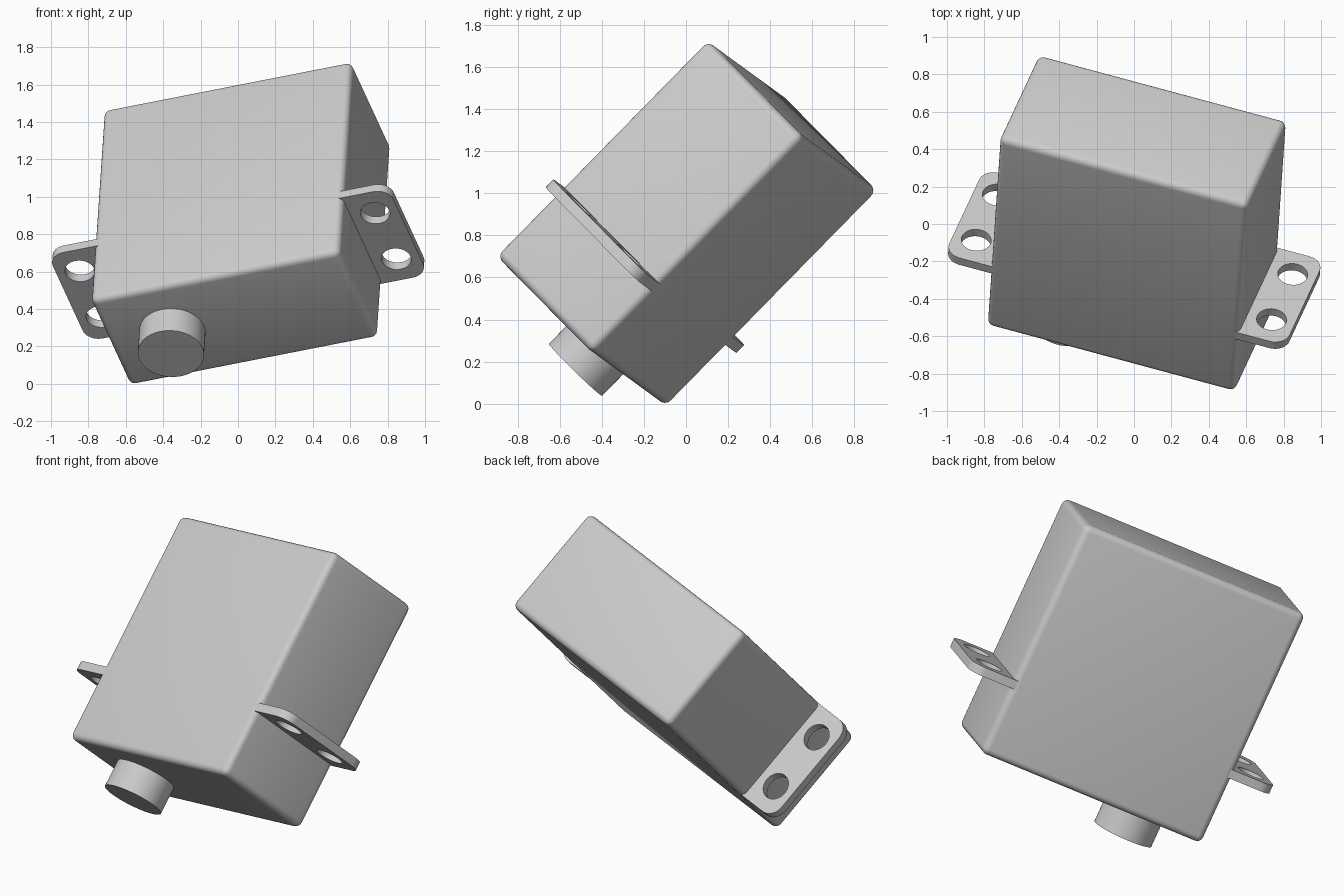
import bpy, bmesh
from math import cos, sin, pi, radians
from mathutils import Vector, Matrix

cube = bpy.data.objects.get("Cube")
if cube:
    bpy.data.objects.remove(cube, do_unlink=True)

# Housing half sizes: width, thickness, length
W, T, L = 0.70, 0.343, 0.72

# Tilted frame: x = width, y = thickness, z = length
wide = Vector((0.949, -0.255, 0.186)).normalized()
long = Vector((0.048, 0.699, 0.713))
long = (long - wide * long.dot(wide)).normalized()
thick = long.cross(wide)
frame = Matrix((wide, thick, long)).transposed().to_4x4()
frame.translation = (0.015, 0.004, 0.857)

grey = bpy.data.materials.new("light_grey")
grey.use_nodes = True
colour = (0.6, 0.6, 0.6, 1)
grey.diffuse_color = colour
grey.node_tree.nodes["Principled BSDF"].inputs["Base Color"].default_value = colour


def add(name, data):
    obj = bpy.data.objects.new(name, data)
    bpy.context.collection.objects.link(obj)
    data.materials.append(grey)
    obj.matrix_world = frame
    return obj


def mesh_from(name, bm):
    mesh = bpy.data.meshes.new(name)
    bm.to_mesh(mesh)
    bm.free()
    return add(name, mesh)


def arc(x, y, r, start, end, steps):
    return [(x + r * cos(start + (end - start) * i / steps),
             y + r * sin(start + (end - start) * i / steps)) for i in range(steps + 1)]


def flat_plate(name, loops, z, half):
    """Extruded flat outline; the inner loops become holes."""
    curve = bpy.data.curves.new(name, 'CURVE')
    curve.dimensions = '2D'
    curve.fill_mode = 'BOTH'
    curve.extrude = half
    for loop in loops:
        spline = curve.splines.new('POLY')
        spline.points.add(len(loop) - 1)
        for p, (x, y) in zip(spline.points, loop):
            p.co = (x, y, 0, 1)
        spline.use_cyclic_u = True
    obj = add(name, curve)
    obj.matrix_world = frame @ Matrix.Translation((0, 0, z))
    return obj


# Rounded housing
bm = bmesh.new()
bmesh.ops.create_cube(bm, size=2, matrix=Matrix.Diagonal((W, T, L, 1)))
bmesh.ops.bevel(bm, geom=bm.edges[:], offset=0.038, segments=5, profile=0.5, affect='EDGES')
parts = [mesh_from("housing", bm)]

# Output shaft, off centre on the end face
bm = bmesh.new()
bmesh.ops.create_cone(bm, cap_ends=True, segments=64, radius1=0.177, radius2=0.177, depth=0.27,
                      matrix=Matrix.Translation((-0.349, 0, -0.75)))
parts.append(mesh_from("output_shaft", bm))

# Mounting tabs, each with two screw holes
outer, depth, r = 0.959, T - 0.003, 0.085
for name, side in (("left_mounting_tab", 1), ("right_mounting_tab", -1)):
    outline = [(W - 0.05, -depth)]
    outline += arc(outer - r, r - depth, r, -pi / 2, 0, 10)
    outline += arc(outer - r, depth - r, r, 0, pi / 2, 10)
    outline.append((W - 0.05, depth))
    loops = [outline] + [arc(0.832, y, 0.08, 0, 2 * pi, 40)[:-1] for y in (-0.181, 0.181)]
    loops = [[(x * side, y) for x, y in loop] for loop in loops]
    parts.append(flat_plate(name, loops, -0.285, 0.026))

# Turn the tabs into meshes and smooth the rounded faces
bpy.ops.object.select_all(action='DESELECT')
for obj in parts:
    obj.select_set(True)
bpy.context.view_layer.objects.active = parts[-1]
bpy.ops.object.convert(target='MESH')
bpy.ops.object.shade_smooth_by_angle(angle=radians(35))
